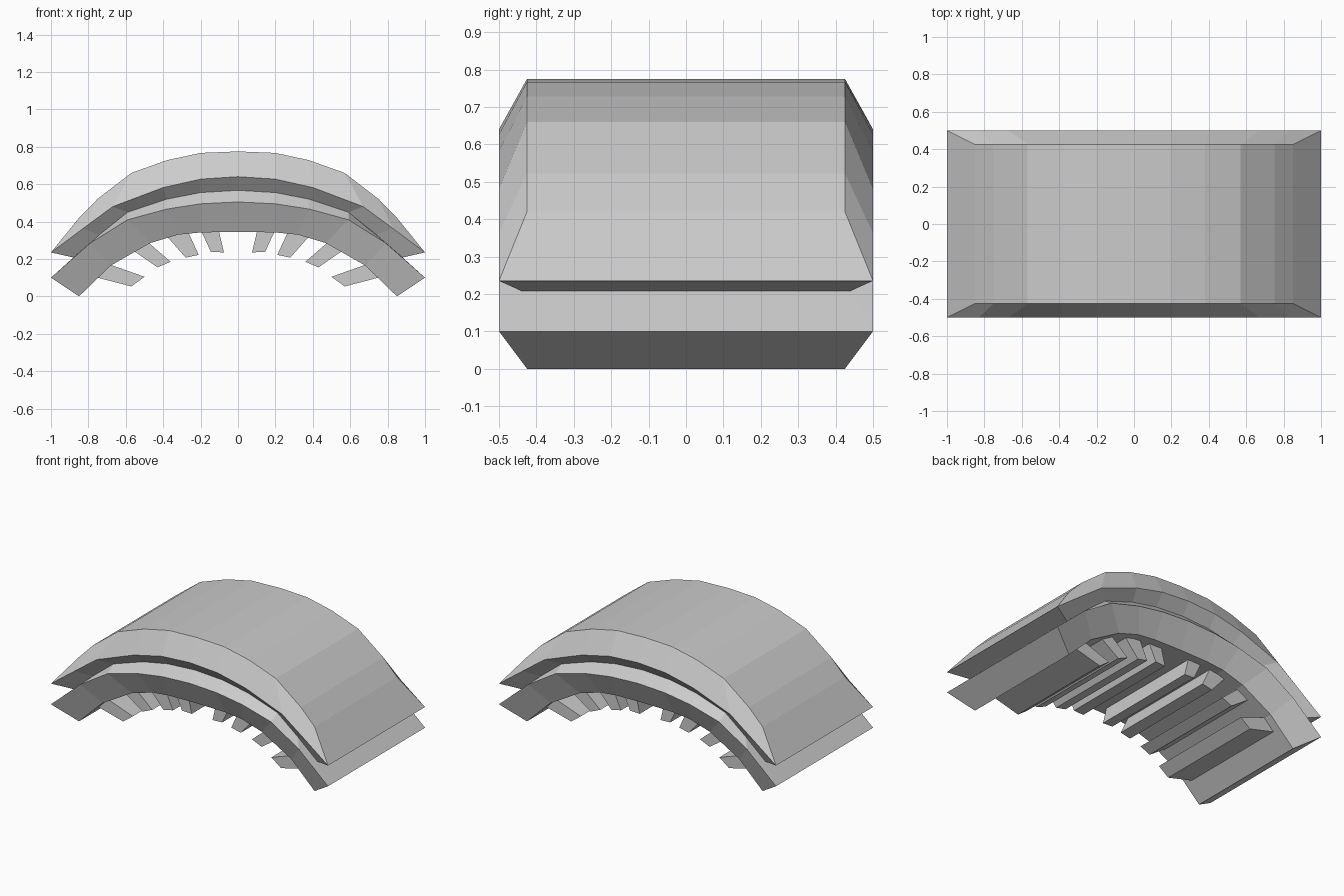
import bpy
import bmesh
from mathutils import Vector

cube = bpy.data.objects.get("Cube")
if cube:
    bpy.data.objects.remove(cube, do_unlink=True)

grey = bpy.data.materials.new("plain grey")
grey.use_nodes = True
COLOR = (0.6, 0.6, 0.6, 1)
grey.diffuse_color = COLOR
grey.node_tree.nodes["Principled BSDF"].inputs["Base Color"].default_value = COLOR


def finish(name, bm):
    """Turn a bmesh into a flat-shaded grey object."""
    bmesh.ops.recalc_face_normals(bm, faces=bm.faces[:])
    mesh = bpy.data.meshes.new(name)
    bm.to_mesh(mesh)
    bm.free()
    mesh.materials.append(grey)
    obj = bpy.data.objects.new(name, mesh)
    bpy.context.collection.objects.link(obj)
    return obj


def full_arch(half):
    """Mirror a half curve, given from the crown outward, to both sides."""
    return [(-x, z) for x, z in reversed(half[1:])] + half


# Arched plate: each long edge as (half width, half curve from crown to end)
EDGES = [
    (0.425, [(0, .775), (.2, .767), (.38, .728), (.57, .66), (.75, .522), (.85, .42)]),
    (0.50, [(0, .64), (.2, .627), (.4, .582), (.67, .48), (.83, .362), (1, .235)]),
    (0.44, [(0, .567), (.2, .555), (.38, .52), (.59, .45), (.74, .33), (.88, .208)]),
    (0.50, [(0, .505), (.2, .495), (.38, .467), (.59, .41), (.79, .285), (1, .1)]),
    (0.425, [(0, .345), (.2, .342), (.32, .33), (.47, .285), (.68, .165), (.85, 0)]),
]

bm = bmesh.new()
front = [[bm.verts.new((x, -w, z)) for x, z in full_arch(c)] for w, c in EDGES]
back = [[bm.verts.new((x, w, z)) for x, z in full_arch(c)] for w, c in EDGES]
loop = front + back[::-1]
stations = len(front[0])
# Skin along the arch
for a, b in zip(loop, loop[1:] + loop[:1]):
    for i in range(stations - 1):
        bm.faces.new((a[i], a[i + 1], b[i + 1], b[i]))
# Folded end faces
for i in (0, stations - 1):
    for j in range(len(EDGES) - 1):
        bm.faces.new((front[j][i], front[j + 1][i], back[j + 1][i], back[j][i]))
finish("arched_plate", bm)

# Tapered inner ribs: root outer, root inner, tip inner, tip outer
RIBS = [
    [(.19, .335), (.10, .34), (.075, .235), (.145, .238)],
    [(.37, .31), (.26, .33), (.21, .222), (.28, .207)],
    [(.56, .245), (.47, .28), (.36, .185), (.43, .155)],
    [(.75, .10), (.67, .165), (.50, .105), (.57, .053)],
]
RIB_HALF_LENGTH = 0.37


def add_rib(name, points, side):
    p = [Vector((side * x, 0, z)) for x, z in points]
    # Sink the root into the plate
    p[0] += (p[0] - p[3]).normalized() * 0.04
    p[1] += (p[1] - p[2]).normalized() * 0.04
    bm = bmesh.new()
    offset = Vector((0, RIB_HALF_LENGTH, 0))
    face = bm.faces.new([bm.verts.new(v - offset) for v in p])
    grown = bmesh.ops.extrude_face_region(bm, geom=[face], use_keep_orig=True)
    verts = [g for g in grown["geom"] if isinstance(g, bmesh.types.BMVert)]
    bmesh.ops.translate(bm, verts=verts, vec=offset * 2)
    finish(name, bm)


for number, points in enumerate(RIBS, 1):
    add_rib(f"left_rib_{number}", points, 1)
    add_rib(f"right_rib_{number}", points, -1)
